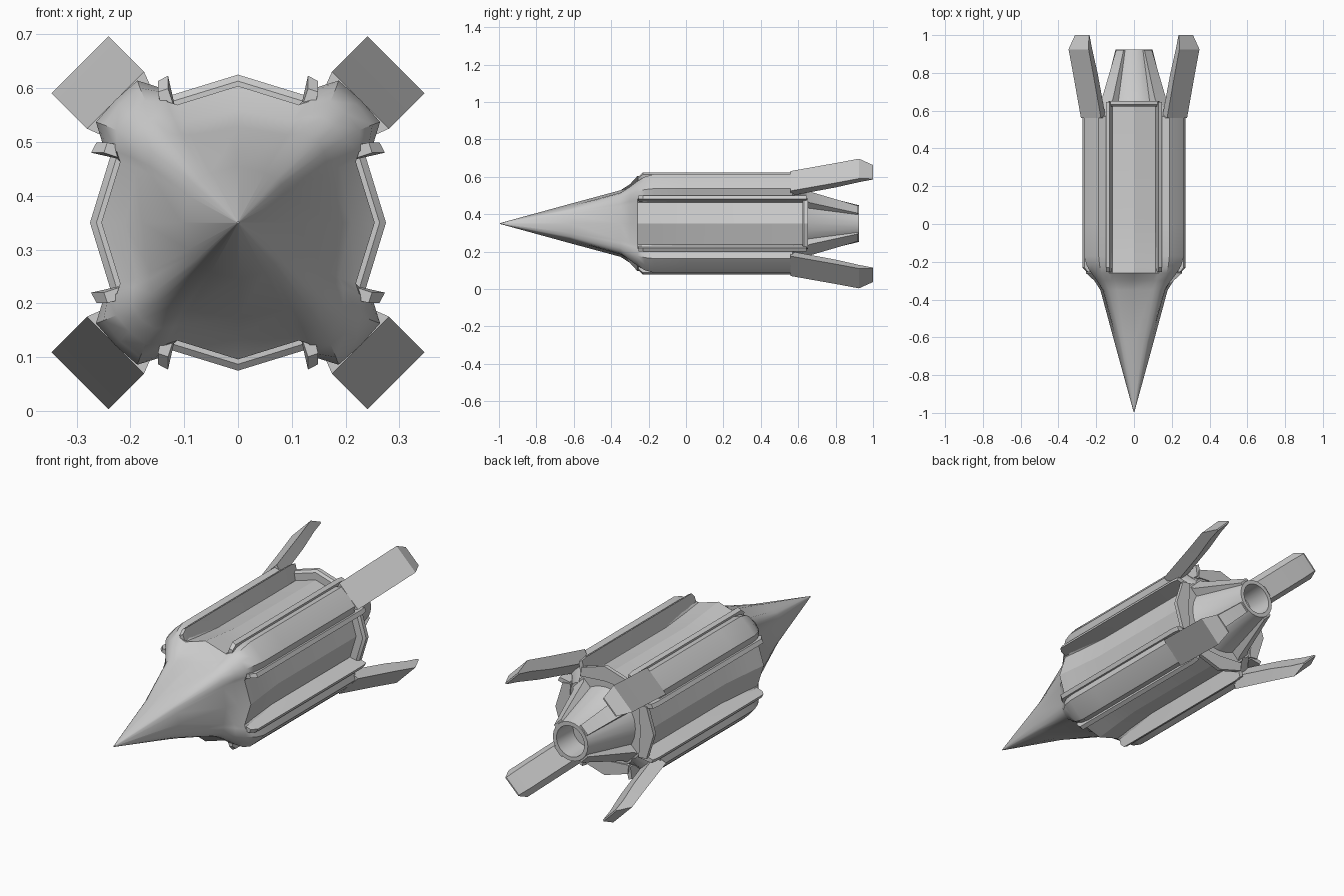
import bpy, bmesh, math

if "Cube" in bpy.data.objects:
    bpy.data.objects.remove(bpy.data.objects["Cube"])

CZ = 0.35  # height of the long axis


def turn(x, z, q):
    """Rotate a cross-section point by q quarter turns."""
    for _ in range(q):
        x, z = z, -x
    return x, z


def loft(name, rings, close=True, angle=30):
    """Skin a list of rings, each a list of (x, y, z) relative to the axis."""
    bm = bmesh.new()
    rows = [[bm.verts.new((x, y, z + CZ)) for x, y, z in r] for r in rings]
    n = len(rows[0])
    for a, b in zip(rows, rows[1:]):
        for i in range(n):
            j = (i + 1) % n
            bm.faces.new((a[i], a[j], b[j], b[i]))
    if close:
        bm.faces.new(rows[0])
        bm.faces.new(rows[-1])
    bmesh.ops.remove_doubles(bm, verts=bm.verts, dist=0.0001)
    bmesh.ops.recalc_face_normals(bm, faces=bm.faces)
    me = bpy.data.meshes.new(name)
    bm.to_mesh(me)
    bm.free()
    ob = bpy.data.objects.new(name, me)
    bpy.context.collection.objects.link(ob)
    bpy.context.view_layer.objects.active = ob
    ob.select_set(True)
    bpy.ops.object.shade_smooth_by_angle(angle=math.radians(angle))
    ob.select_set(False)
    return ob


def section(y, c, f, p1, p2, d):
    """Four-fold hull section: panel centre, panel edge, pod side, pod shoulder, diagonal."""
    octant = [(0, c), f, p1, p2, (d, d)]
    quad = octant + [(z, x) for x, z in reversed(octant[1:4])]
    return [(px, y, pz) for q in range(4) for px, pz in (turn(x, z, q) for x, z in quad)]


# Hull: needle nose swelling into four corner pods with sunken side panels
loft("hull", [
    section(-0.995, 0.002, (.001, .0017), (.0012, .0016), (.0013, .0015), .0014),
    section(-0.62, .105, (.05, .092), (.06, .087), (.07, .08), .076),
    section(-0.35, .178, (.09, .163), (.105, .165), (.132, .16), .15),
    section(-0.30, .210, (.102, .188), (.120, .195), (.156, .196), .180),
    section(-0.26, .254, (.113, .219), (.132, .225), (.172, .226), .202),
    section(-0.22, .250, (.113, .215), (.138, .242), (.182, .250), .220),
    section(-0.17, .244, (.113, .208), (.142, .250), (.187, .264), .228),
    section(0.0, .226, (.113, .192), (.142, .250), (.187, .264), .228),
    section(0.57, .226, (.113, .192), (.142, .250), (.187, .264), .228),
    section(0.575, .226, (.113, .192), (.140, .235), (.175, .240), .215),
    section(0.645, .226, (.113, .192), (.130, .185), (.145, .170), .150),
])

# Panel frames: two side lips and an arched rear rim on each side
for q in range(4):
    for s in (-1, 1):
        lip = [(.113, .19), (.130, .273), (.149, .263), (.140, .20)]
        ends = [(-0.255, .62), (-0.23, 1), (0.61, 1), (0.645, .9)]
        rings = []
        for y, k in ends:
            row = []
            for x, z in lip:
                px, pz = turn(s * x, .21 + (z - .21) * k, q)
                row.append((px, y, pz))
            rings.append(row)
        loft("panel_lip", rings)
    arch = [(-.135, .19), (-.130, .235), (0, .275), (.130, .235), (.135, .19), (0, .20)]
    rings = []
    for y, dz in ((.622, -.012), (.632, 0), (.652, 0)):
        rings.append([(px, y, pz) for px, pz in (turn(x, z + dz, q) for x, z in arch)])
    loft("panel_rear_rim", rings)


def circle(y, r, n=24):
    return [(r * math.sin(2 * math.pi * i / n), y, r * math.cos(2 * math.pi * i / n))
            for i in range(n)]


# Engine cone with a hollow nozzle
loft("engine_nozzle", [circle(.62, .185), circle(.65, .165), circle(.925, .098),
                       circle(.925, .078), circle(.80, .072)])


def diagonal(t, r, y, q):
    """Point at radius r on the corner diagonal, offset t sideways."""
    k = math.sqrt(0.5)
    x, z = turn((r + t) * k, (r - t) * k, q)
    return (x, y, z)


for q in range(4):
    # Tail fins flaring from the pod ends: (y, outer r, inner r, outer half width, inner half width)
    fin = [(.56, .322, .262, .075, .052), (.80, .382, .325, .075, .052),
           (.925, .415, .365, .075, .052), (1.0, .390, .383, .052, .050)]
    loft("tail_fin", [[diagonal(-wo, ro, y, q), diagonal(wo, ro, y, q),
                       diagonal(wi, ri, y, q), diagonal(-wi, ri, y, q)]
                      for y, ro, ri, wo, wi in fin])
    # Wedge ribs between engine and fins
    rib = [(.58, .27, .045), (.66, .20, .042), (.92, .106, .028)]
    loft("engine_rib", [[diagonal(-w, r, y, q), diagonal(w, r, y, q),
                         diagonal(w, .088, y, q), diagonal(-w, .088, y, q)]
                        for y, r, w in rib])
